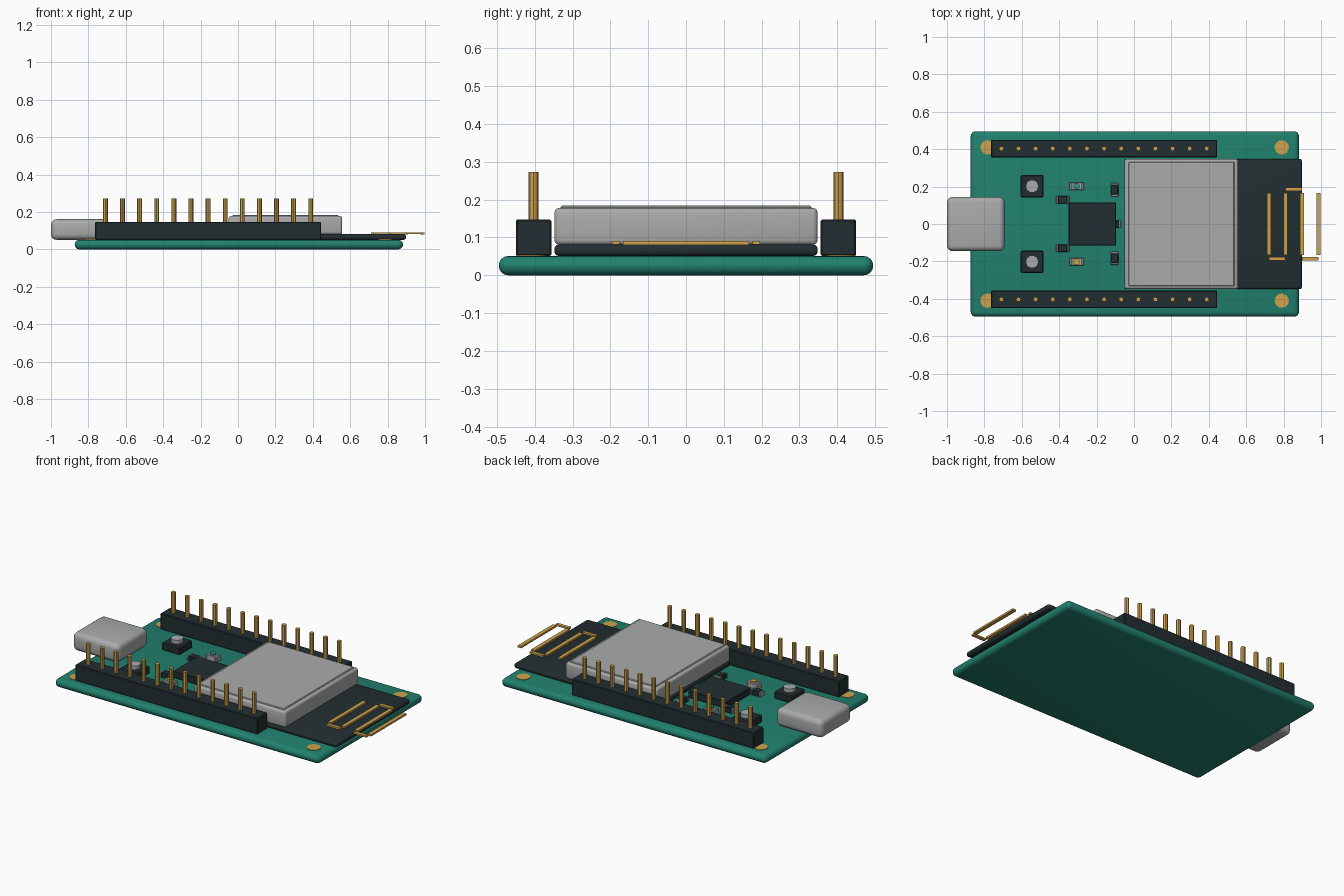
import bpy, bmesh, math
from mathutils import Matrix, Vector

if "Cube" in bpy.data.objects:
    bpy.data.objects.remove(bpy.data.objects["Cube"])


def material(name, rgb):
    m = bpy.data.materials.new(name)
    m.diffuse_color = (*rgb, 1)
    m.use_nodes = True
    m.node_tree.nodes["Principled BSDF"].inputs["Base Color"].default_value = m.diffuse_color
    return m


GREEN = material("board green", (0.015, 0.22, 0.155))
BLACK = material("plastic black", (0.016, 0.027, 0.030))
SILVER = material("metal silver", (0.40, 0.415, 0.41))
GOLD = material("contact gold", (0.62, 0.365, 0.075))
TEAL = material("teal lamp", (0.02, 0.30, 0.25))
AMBER = material("amber lamp", (0.65, 0.42, 0.05))


def finish(bm, name, mat, smooth):
    me = bpy.data.meshes.new(name)
    bm.to_mesh(me)
    bm.free()
    me.materials.append(mat)
    ob = bpy.data.objects.new(name, me)
    bpy.context.collection.objects.link(ob)
    if smooth:
        bpy.context.view_layer.objects.active = ob
        ob.select_set(True)
        bpy.ops.object.shade_smooth_by_angle(angle=math.radians(35))
        ob.select_set(False)
    return ob


def box(name, mat, x, y, z, bevel=0, segments=3):
    """Box from (min, max) ranges, with optionally rounded edges."""
    bm = bmesh.new()
    lo, hi = Vector((x[0], y[0], z[0])), Vector((x[1], y[1], z[1]))
    bmesh.ops.create_cube(bm, size=1, matrix=Matrix.Translation((lo + hi) / 2)
                          @ Matrix.Diagonal((*(hi - lo), 1)))
    if bevel:
        bmesh.ops.bevel(bm, geom=bm.edges[:], offset=bevel, segments=segments,
                        profile=0.5, affect='EDGES')
    return finish(bm, name, mat, bevel > 0 and segments > 1)


def disc(name, mat, x, y, z, r, sides=24):
    bm = bmesh.new()
    bmesh.ops.create_cone(bm, cap_ends=True, segments=sides, radius1=r, radius2=r,
                          depth=z[1] - z[0],
                          matrix=Matrix.Translation((x, y, (z[0] + z[1]) / 2)))
    return finish(bm, name, mat, True)


def around(c, half):
    return (c - half, c + half)


def chip_part(name, x, y, along_x, body, half=(0.035, 0.021), z=(0.05, 0.082)):
    """Small surface part: body with a silver terminal on each end."""
    long, wide = half

    def piece(label, mat, off, l, w, top):
        cx, cy = (x + off, y) if along_x else (x, y + off)
        hx, hy = (l, w) if along_x else (w, l)
        box(f"{name}_{label}", mat, around(cx, hx), around(cy, hy), (z[0], top), 0.003, 1)

    piece("body", body, 0, long * 0.72, wide * 0.95, z[1])
    for side, s in (("start", -1), ("end", 1)):
        piece("terminal_" + side, SILVER, s * long * 0.82, long * 0.18, wide, z[1] - 0.002)


T = 0.051  # top of the board

# Circuit board and corner pads
box("circuit_board", GREEN, (-0.873, 0.882), (-0.495, 0.495), (0, T), 0.025, 4)
for i, x in enumerate((-0.783, 0.79)):
    for j, y in enumerate((-0.41, 0.41)):
        disc(f"corner_pad_{i}{j}", GOLD, x, y, (T - 0.004, T + 0.003), 0.038)

# Pin headers
for side, s in (("front", -1), ("back", 1)):
    y = 0.403 * s
    box(f"{side}_header", BLACK, (-0.764, 0.444), around(y, 0.047), (T, 0.147), 0.004, 1)
    for i in range(13):
        disc(f"{side}_pin_{i}", GOLD, -0.709 + i * 0.0915, y, (0.12, 0.273), 0.013, 8)

# Cable socket
box("cable_socket", SILVER, (-1.0, -0.692), (-0.145, 0.145), (T, 0.161), 0.03, 4)

# Radio module: base plate, metal shield, raised lid
box("module_base", BLACK, (-0.05, 0.898), (-0.348, 0.348), (T, 0.081), 0.012, 3)
box("module_shield", SILVER, (-0.05, 0.557), (-0.348, 0.348), (0.08, 0.178), 0.013, 3)
box("shield_lid", SILVER, (-0.03, 0.537), (-0.332, 0.332), (0.17, 0.184), 0.004, 1)

# Meander antenna
AX = [0.722 + i * 0.0883 for i in range(4)]
for i, x in enumerate(AX):
    box(f"antenna_bar_{i}", GOLD, around(x, 0.0115), around(0, 0.166), (0.08, 0.091))
for i in range(3):
    y = 0.186 * (-1 if i % 2 == 0 else 1)
    box(f"antenna_link_{i}", GOLD, (AX[i], AX[i + 1]), around(y, 0.01), (0.081, 0.091))

# Main chip
box("main_chip", BLACK, (-0.35, -0.095), (-0.116, 0.116), (T, 0.093), 0.004, 1)
chip_part("centre_capacitor", -0.105, 0, True, BLACK)

for side, s in (("front", -1), ("back", 1)):
    # Push buttons
    box(f"{side}_button_base", BLACK, around(-0.545, 0.061), around(0.202 * s, 0.061),
        (T, 0.096), 0.006, 1)
    disc(f"{side}_button_cap", SILVER, -0.545, 0.202 * s, (0.09, 0.118), 0.034)
    # Small capacitors beside the chip
    chip_part(f"{side}_left_capacitor", -0.381, 0.13 * s, True, BLACK)
    chip_part(f"{side}_right_capacitor", -0.104, 0.183 * s, False, BLACK)
    # Indicator lamps
    chip_part(f"{side}_lamp", -0.307, 0.202 * s, True, SILVER, (0.039, 0.021))
    disc(f"{side}_lamp_lens", TEAL if s > 0 else AMBER, -0.307, 0.202 * s,
         (0.075, 0.092), 0.017, 16)
